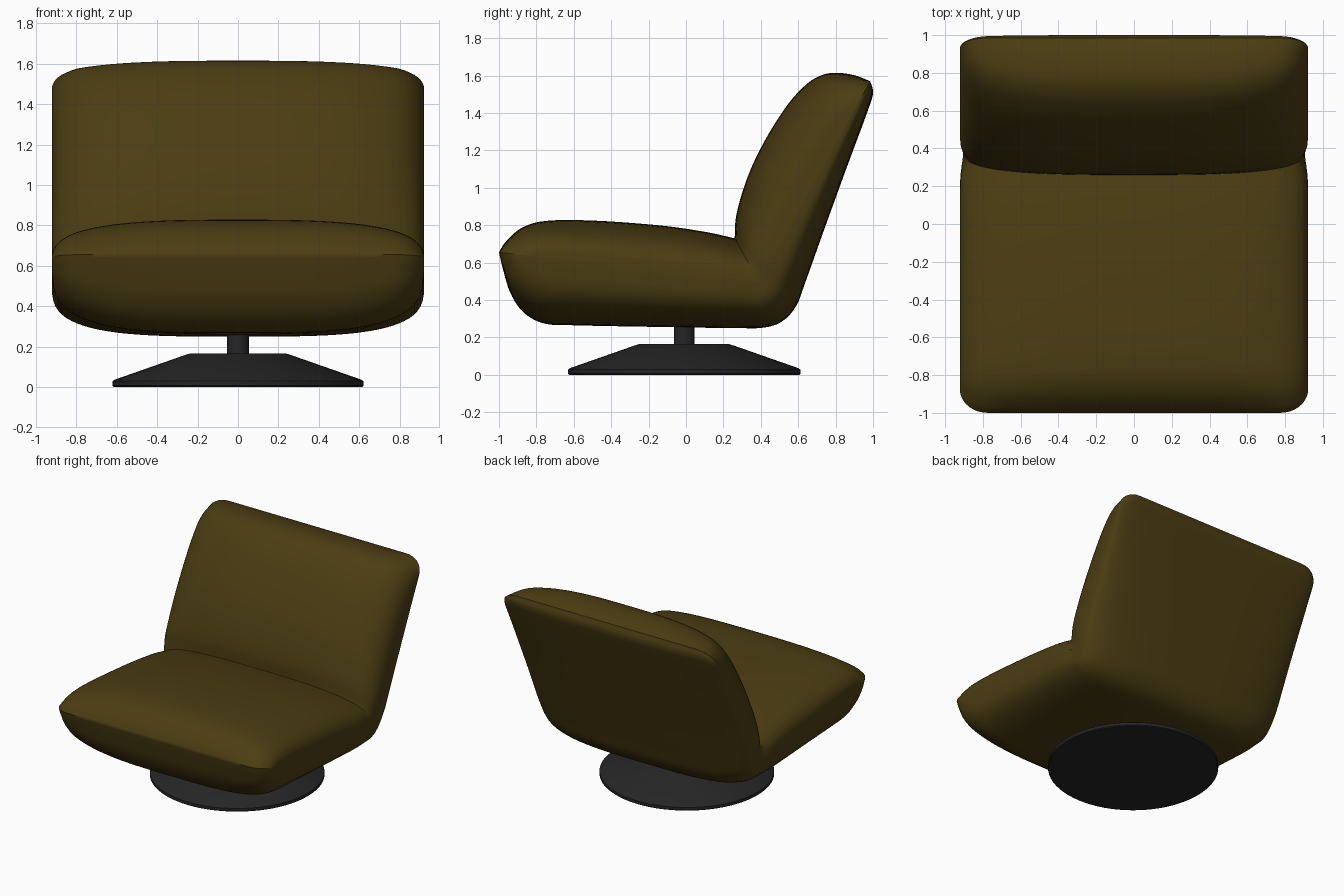
import bpy, bmesh, math
from mathutils import Vector

if "Cube" in bpy.data.objects:
    bpy.data.objects.remove(bpy.data.objects["Cube"])


def material(name, rgb):
    m = bpy.data.materials.new(name)
    m.diffuse_color = (*rgb, 1)
    m.use_nodes = True
    m.node_tree.nodes["Principled BSDF"].inputs["Base Color"].default_value = m.diffuse_color
    return m


OLIVE = material("olive upholstery", (0.070, 0.046, 0.006))
BLACK = material("black metal", (0.019, 0.019, 0.020))


def finish(bm, name, mat, angle):
    bmesh.ops.remove_doubles(bm, verts=bm.verts, dist=0.0005)
    bmesh.ops.recalc_face_normals(bm, faces=bm.faces)
    me = bpy.data.meshes.new(name)
    bm.to_mesh(me)
    bm.free()
    ob = bpy.data.objects.new(name, me)
    bpy.context.collection.objects.link(ob)
    me.materials.append(mat)
    bpy.ops.object.select_all(action='DESELECT')
    ob.select_set(True)
    bpy.context.view_layer.objects.active = ob
    bpy.ops.object.shade_smooth_by_angle(angle=math.radians(angle))
    return ob


def spline(pts, n=5):
    """Catmull-Rom curve through the points."""
    p = [Vector(q) for q in pts]
    p = [2 * p[0] - p[1]] + p + [2 * p[-1] - p[-2]]
    out = []
    for a, b, c, d in zip(p, p[1:], p[2:], p[3:]):
        for k in range(n):
            t = k / n
            out.append(0.5 * (2 * b + (c - a) * t + (2 * a - 5 * b + 4 * c - d) * t * t
                              + (3 * b - a - 3 * c + d) * t ** 3))
    return out + [p[-2]]


# Side seam: t 0 = front tip, 1 = bend, 2 = top tip
TIP, BEND, TOP = Vector((-1.0, 0.655)), Vector((0.39, 0.495)), Vector((0.985, 1.57))


def seam(t):
    return TIP.lerp(BEND, t) if t < 1 else BEND.lerp(TOP, t - 1)


# Side profiles as (y, z, matching seam position)
seat_top = [(-1.0, .655, 0), (-.965, .71, .03), (-.88, .785, .09), (-.75, .823, .18),
            (-.5, .825, .36), (-.15, .80, .62), (.1, .765, .82), (.26, .73, 1)]
back_front = [(.26, .73, 1), (.27, .86, 1.12), (.33, 1.06, 1.3), (.42, 1.25, 1.48),
              (.54, 1.44, 1.66), (.64, 1.55, 1.78), (.72, 1.60, 1.85), (.80, 1.615, 1.9),
              (.90, 1.602, 1.95), (.985, 1.57, 2)]
shell = [(.985, 1.57, 2), (1.0, 1.51, 1.98), (.975, 1.42, 1.92), (.86, 1.11, 1.65),
         (.74, .78, 1.36), (.64, .50, 1.13), (.59, .37, 1.05), (.52, .29, 1.02),
         (.42, .253, 1), (.25, .25, .9), (-.2, .257, .58), (-.6, .265, .3),
         (-.76, .275, .18), (-.87, .335, .1), (-.94, .44, .04), (-.98, .57, .01),
         (-1.0, .655, 0)]


def upholstery():
    bm = bmesh.new()
    cols = 48
    for prof, power in ((seat_top, 3.0), (back_front, 3.0), (shell, 3.4)):
        curve = spline(prof)
        rows = []
        for i in range(cols + 1):
            sx = math.sin(math.pi * (i / cols - 0.5))
            s = min(1, abs(sx))
            f = max(0, 1 - s ** power) ** (1 / power)      # pillow thickness
            u = max(0, (s - 0.84) / 0.16)
            c = 0.09 * (1 - math.sqrt(max(0, 1 - u * u)))  # rounded plan corners
            row = []
            for y, z, t in curve:
                t = min(2, max(0, t))
                s2 = seam(1 + (t - 1) * (1 - c))
                q = s2 + (Vector((y, z)) - seam(t)) * f
                x = 0.922 * sx * (1 - 0.02 * math.exp(-((t - 1) / 0.08) ** 2))
                row.append(bm.verts.new((x, q.x, q.y)))
            rows.append(row)
        for a, b in zip(rows, rows[1:]):
            for j in range(len(curve) - 1):
                bm.faces.new((a[j], a[j + 1], b[j + 1], b[j]))
    bmesh.ops.dissolve_degenerate(bm, dist=0.0003, edges=bm.edges)
    return finish(bm, "seat_and_back_cushion", OLIVE, 50)


def lathe(name, prof, y0, mat):
    bm = bmesh.new()
    vs = [bm.verts.new((r, 0, z)) for r, z in prof]
    es = [bm.edges.new(e) for e in zip(vs, vs[1:])]
    bmesh.ops.spin(bm, geom=vs + es, cent=(0, 0, 0), axis=(0, 0, 1),
                   angle=2 * math.pi, steps=72)
    bmesh.ops.translate(bm, verts=bm.verts, vec=(0, y0, 0))
    return finish(bm, name, mat, 30)


upholstery()
# Swivel pedestal: flared disc and short post
lathe("pedestal_base", [(0, 0), (.615, 0), (.622, .006), (.622, .028), (.61, .036),
                        (.27, .155), (.235, .166), (0, .166)], -0.01, BLACK)
lathe("pedestal_post", [(0, .15), (.055, .15), (.055, .32), (0, .32)], -0.01, BLACK)
